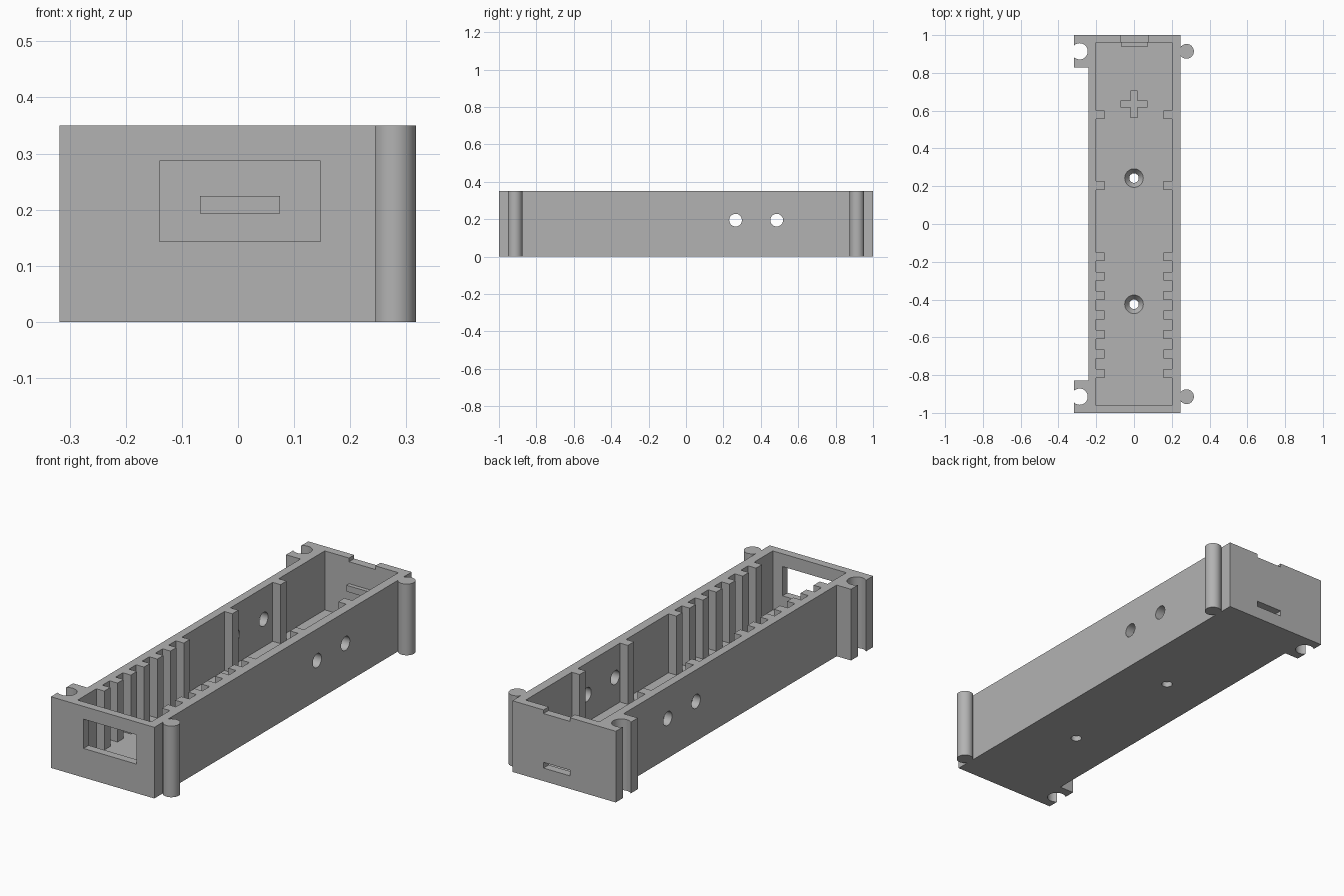
import bpy, bmesh, math
from mathutils import Matrix, Vector

if "Cube" in bpy.data.objects:
    bpy.data.objects.remove(bpy.data.objects["Cube"], do_unlink=True)

grey = bpy.data.materials.new("plain grey plastic")
grey.use_nodes = True
grey.diffuse_color = (0.45, 0.45, 0.45, 1)
grey.node_tree.nodes["Principled BSDF"].inputs["Base Color"].default_value = (0.45, 0.45, 0.45, 1)

H = 0.35          # case height
FLOOR = 0.06      # floor thickness
IN_X, IN_Y = 0.2, 0.96   # inner half sizes


def finish(name, bm):
    bmesh.ops.recalc_face_normals(bm, faces=bm.faces)
    mesh = bpy.data.meshes.new(name)
    bm.to_mesh(mesh)
    bm.free()
    mesh.materials.append(grey)
    obj = bpy.data.objects.new(name, mesh)
    bpy.context.collection.objects.link(obj)
    return obj


def box(name, x, y, z):
    bm = bmesh.new()
    size = Vector((x[1] - x[0], y[1] - y[0], z[1] - z[0]))
    mid = Vector((sum(x), sum(y), sum(z))) / 2
    bmesh.ops.create_cube(bm, size=1, matrix=Matrix.LocRotScale(mid, None, size))
    return finish(name, bm)


def cylinder(name, centre, r1, r2, depth, axis="Z"):
    bm = bmesh.new()
    turn = Matrix.Rotation(math.pi / 2, 4, "Y") if axis == "X" else Matrix()
    bmesh.ops.create_cone(bm, cap_ends=True, segments=40, radius1=r1, radius2=r2,
                          depth=depth, matrix=Matrix.Translation(centre) @ turn)
    return finish(name, bm)


def cut(target, cutters):
    for c in cutters:
        mod = target.modifiers.new("cut", "BOOLEAN")
        mod.operation, mod.solver, mod.object = "DIFFERENCE", "EXACT", c
    bpy.context.view_layer.update()
    result = target.evaluated_get(bpy.context.evaluated_depsgraph_get())
    mesh = bpy.data.meshes.new_from_object(result)
    target.modifiers.clear()
    target.data = mesh
    for c in cutters:
        bpy.data.objects.remove(c, do_unlink=True)


def smooth(obj):
    bpy.ops.object.select_all(action="DESELECT")
    obj.select_set(True)
    bpy.context.view_layer.objects.active = obj
    bpy.ops.object.shade_smooth_by_angle(angle=math.radians(30))


# Open tray with its window, slot, notch and holes
tray = box("tray", (-0.24, 0.245), (-1, 1), (0, H))
cutters = [
    box("cavity", (-IN_X, IN_X), (-IN_Y, IN_Y), (FLOOR, H + 0.1)),
    box("front_window", (-0.14, 0.147), (-1.1, -0.9), (0.143, 0.287)),
    box("back_slot", (-0.068, 0.075), (0.9, 1.1), (FLOOR + 0.004, 0.092)),
    box("top_notch", (-0.068, 0.075), (0.9, 1.1), (H - 0.018, H + 0.1)),
]
for y in (0.265, 0.485):
    cutters.append(cylinder("side_hole", (0, y, 0.195), 0.034, 0.034, 1, "X"))
for y in (0.243, -0.425):
    cutters.append(cylinder("screw_hole", (0, y, 0), 0.025, 0.025, 0.3))
    cutters.append(cylinder("countersink", (0, y, FLOOR - 0.01), 0.024, 0.06, 0.05))
cut(tray, cutters)
smooth(tray)

# Board guides along both long walls
rib_starts = [0.555, 0.18] + [-0.197 - 0.103 * i for i in range(7)]
for y in rib_starts:
    for side, x in (("left", (0.157, IN_X)), ("right", (-IN_X, -0.157))):
        box(side + "_guide_rib", x, (y, y + 0.047), (FLOOR, H))

# Ledge on the back wall and cross-shaped support on the floor
box("back_ledge", (-0.068, 0.075), (0.94, IN_Y), (0.193, 0.224))
box("support_bar_across", (-0.072, 0.072), (0.616, 0.653), (FLOOR, 0.1))
for y in ((0.562, 0.616), (0.653, 0.706)):
    box("support_bar_along", (-0.019, 0.019), y, (FLOOR, 0.1))

# Linking pegs on the left, matching sockets on the right
for end, s in (("front", -1), ("back", 1)):
    peg = cylinder(end + "_peg", (0.278, 0.914 * s, H / 2), 0.039, 0.039, H)
    smooth(peg)
    socket = box(end + "_socket", (-0.318, -0.24), sorted((0.828 * s, s)), (0, H))
    cut(socket, [cylinder("socket_bore", (-0.288, 0.914 * s, H / 2), 0.043, 0.043, 1)])
    smooth(socket)
